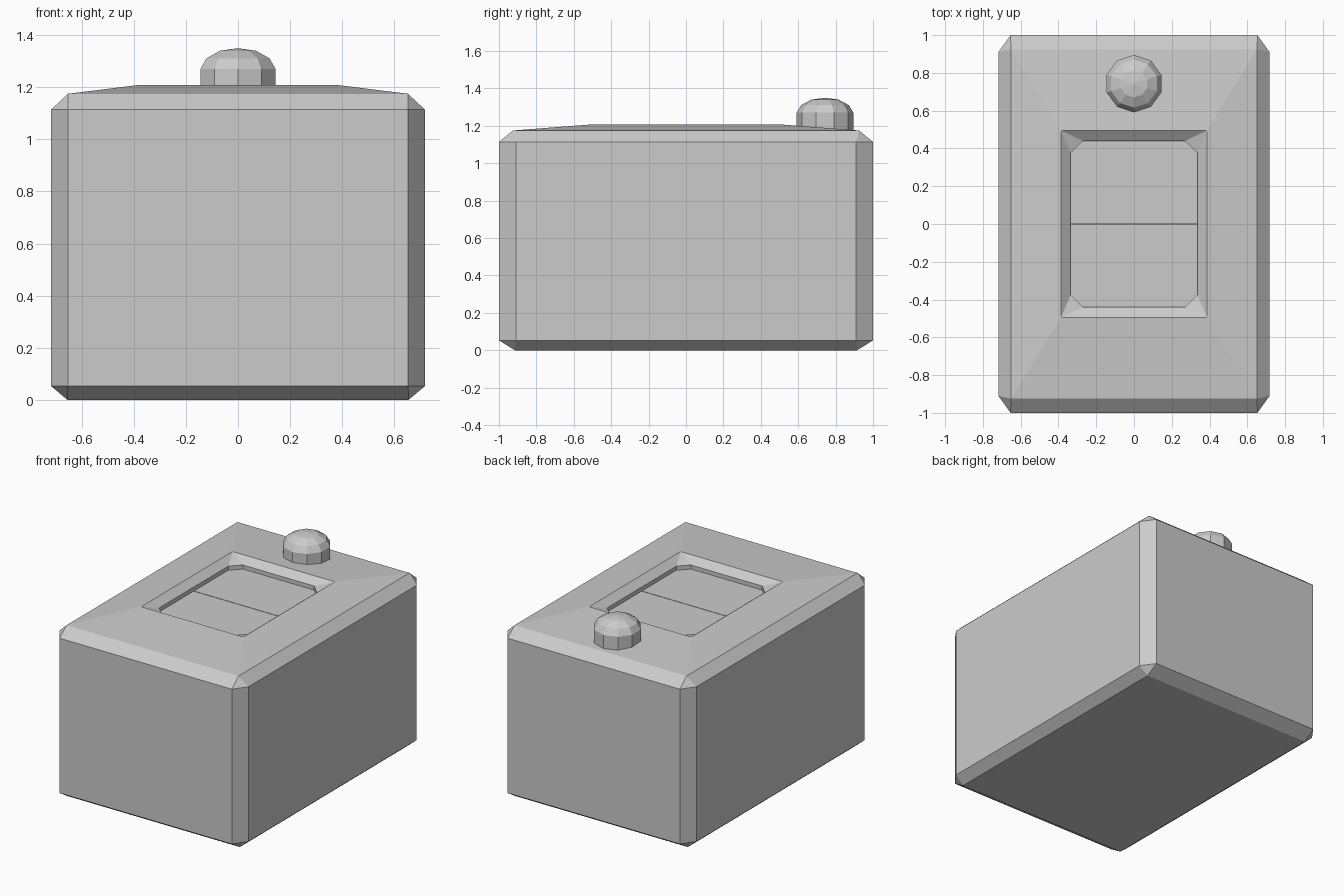
import bpy, bmesh, math

if "Cube" in bpy.data.objects:
    bpy.data.objects.remove(bpy.data.objects["Cube"])


def finish(bm, name):
    bmesh.ops.remove_doubles(bm, verts=bm.verts, dist=1e-4)
    bmesh.ops.recalc_face_normals(bm, faces=bm.faces)
    mesh = bpy.data.meshes.new(name)
    bm.to_mesh(mesh)
    bm.free()
    obj = bpy.data.objects.new(name, mesh)
    bpy.context.collection.objects.link(obj)
    return obj


def loft(name, rings):
    """Skin a stack of equal-length rings and cap both ends."""
    bm = bmesh.new()
    loops = [[bm.verts.new(p) for p in ring] for ring in rings]
    for a, b in zip(loops, loops[1:]):
        for i in range(len(a)):
            j = (i + 1) % len(a)
            bm.faces.new((a[i], a[j], b[j], b[i]))
    bm.faces.new(loops[0][::-1])
    bm.faces.new(loops[-1])
    return finish(bm, name)


def rect_ring(x, y, z, cx=0.0, cy=0.0):
    """Rectangle with corners cut by cx, cy (zero gives sharp corners)."""
    return [(x, -y + cy, z), (x, y - cy, z), (x - cx, y, z), (-x + cx, y, z),
            (-x, y - cy, z), (-x, -y + cy, z), (-x + cx, -y, z), (x - cx, -y, z)]


def round_ring(radius, z, y=0.743, sides=10):
    return [(radius * math.cos(math.tau * (i + 0.5) / sides),
             y + radius * math.sin(math.tau * (i + 0.5) / sides), z)
            for i in range(sides)]


# Chamfered case with raised lid and sunken well
loft("case_body", [
    rect_ring(0.655, 0.915, 0.0),
    rect_ring(0.718, 1.0, 0.053, 0.065, 0.09),
    rect_ring(0.718, 1.0, 1.114, 0.065, 0.09),
    rect_ring(0.652, 0.925, 1.175),
    rect_ring(0.387, 0.495, 1.208),
    rect_ring(0.335, 0.44, 1.168, 0.065, 0.065),
    rect_ring(0.335, 0.44, 1.12, 0.065, 0.065),
])

# Two flap panels in the well, split by a thin gap
for name, side in (("front_flap", -1), ("back_flap", 1)):
    bm = bmesh.new()
    bmesh.ops.create_cube(bm, size=1)
    bmesh.ops.scale(bm, vec=(0.68, 0.443, 0.03), verts=bm.verts)
    bmesh.ops.translate(bm, vec=(0, side * 0.2235, 1.125), verts=bm.verts)
    finish(bm, name)

# Domed push button at the back of the lid
loft("button", [round_ring(r, z) for r, z in (
    (0.152, 1.165), (0.152, 1.27), (0.127, 1.311), (0.073, 1.34), (0.0, 1.35))])
for poly in bpy.data.objects["button"].data.polygons:
    poly.use_smooth = False
